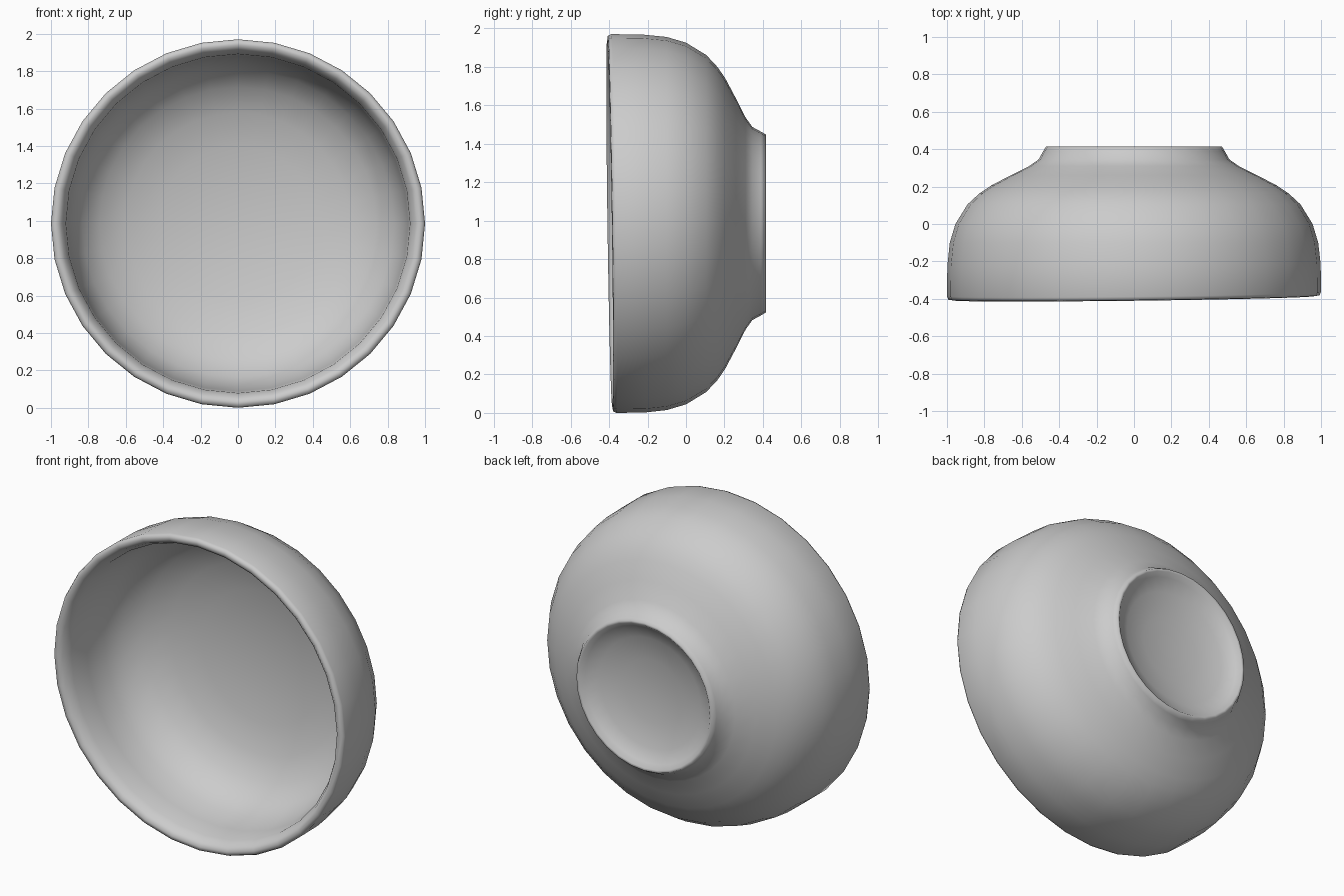
import bpy, bmesh, math

if "Cube" in bpy.data.objects:
    bpy.data.objects.remove(bpy.data.objects["Cube"])

SEGMENTS = 32
CENTER_Z = 0.985

# Closed half-section as (radius, depth along y): inside centre -> lip -> outside -> foot -> recess centre
PROFILE = [
    (0.0, 0.275), (0.22, 0.265), (0.42, 0.24), (0.6, 0.2), (0.74, 0.135),
    (0.835, 0.045), (0.885, -0.06), (0.91, -0.2), (0.92, -0.33),
    (0.945, -0.38), (0.968, -0.397), (0.992, -0.393), (1.0, -0.375),
    (0.998, -0.22), (0.985, -0.1), (0.955, 0.0), (0.89, 0.105), (0.825, 0.165),
    (0.765, 0.205), (0.66, 0.26), (0.56, 0.31), (0.51, 0.345),
    (0.485, 0.39), (0.47, 0.415), (0.455, 0.413), (0.43, 0.388),
    (0.35, 0.355), (0.2, 0.325), (0.0, 0.315),
]


def place(r, y, angle):
    """Point on the bowl, with the slightly uneven rim leaning forward at the top."""
    x = r * math.cos(angle)
    z = r * math.sin(angle) * CENTER_Z
    lean = max(0.0, min(1.0, (-y - 0.1) / 0.28)) if r > 0.8 else 0.0
    return (x, y + lean * (0.012 * x - 0.014 * z), z + CENTER_Z)


# Bowl turned around the y axis
bm = bmesh.new()
rings = []
for r, y in PROFILE:
    if r == 0:
        rings.append([bm.verts.new(place(0, y, 0))] * SEGMENTS)
    else:
        rings.append([bm.verts.new(place(r, y, 2 * math.pi * i / SEGMENTS))
                      for i in range(SEGMENTS)])
for a, b in zip(rings, rings[1:]):
    for i in range(SEGMENTS):
        j = (i + 1) % SEGMENTS
        bm.faces.new(list(dict.fromkeys((a[i], a[j], b[j], b[i]))))
bmesh.ops.recalc_face_normals(bm, faces=bm.faces)
mesh = bpy.data.meshes.new("bowl")
bm.to_mesh(mesh)
bm.free()
mesh.shade_smooth()
bowl = bpy.data.objects.new("bowl", mesh)
bpy.context.collection.objects.link(bowl)
